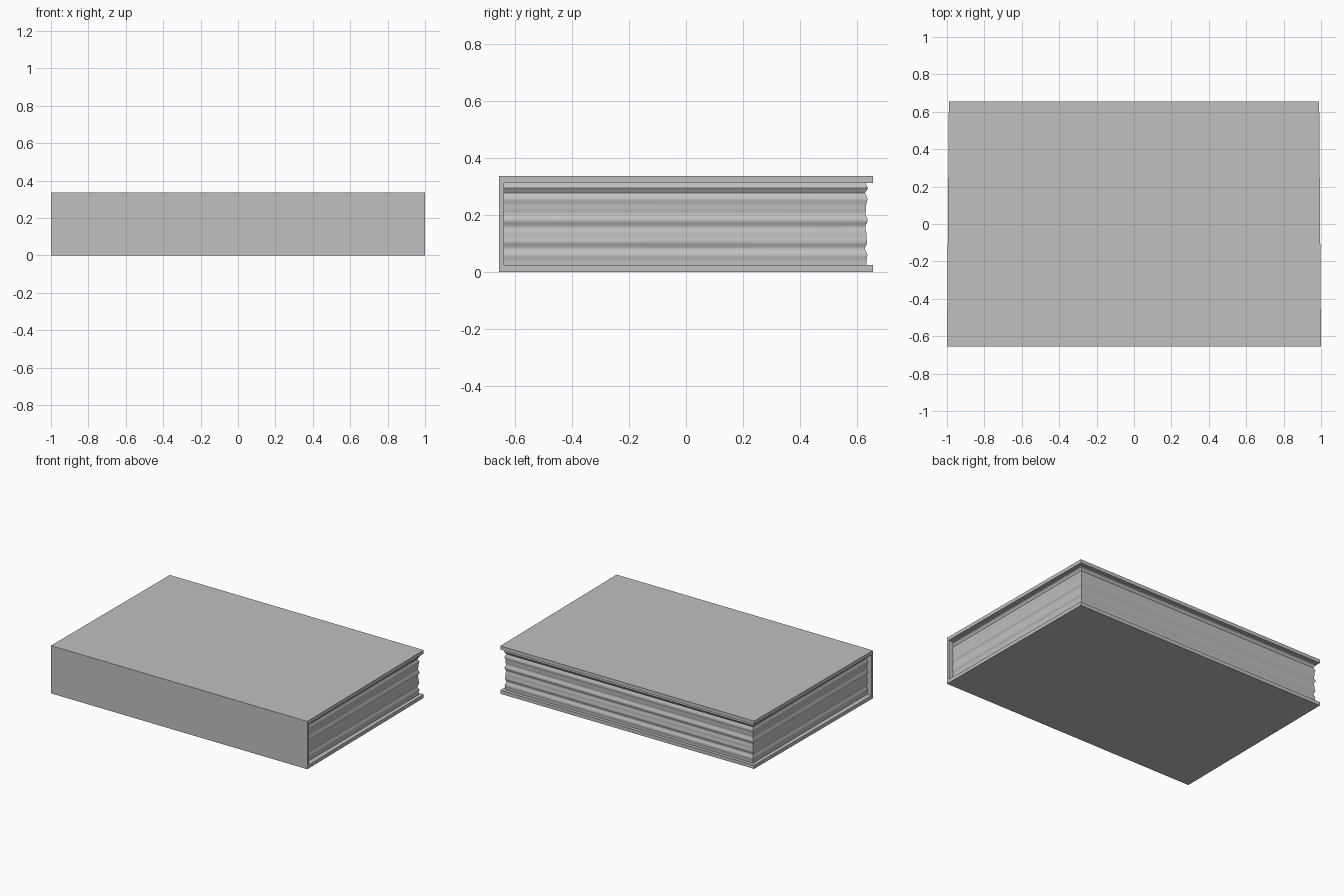
import bpy
import bmesh
import math

cube = bpy.data.objects.get("Cube")
if cube:
    bpy.data.objects.remove(cube, do_unlink=True)

grey = bpy.data.materials.new("plain_grey")
grey.use_nodes = True
grey.diffuse_color = (0.53, 0.53, 0.53, 1)
grey.node_tree.nodes["Principled BSDF"].inputs["Base Color"].default_value = grey.diffuse_color

HEIGHT, BOARD, SPINE, DEPTH = 0.337, 0.025, 0.017, 0.655


def finish(name, bm):
    bmesh.ops.recalc_face_normals(bm, faces=bm.faces)
    mesh = bpy.data.meshes.new(name)
    bm.to_mesh(mesh)
    bm.free()
    mesh.materials.append(grey)
    obj = bpy.data.objects.new(name, mesh)
    bpy.context.collection.objects.link(obj)
    return obj


def bridge(bm, loops):
    """Join successive vertex loops with quads and cap both ends."""
    for a, b in zip(loops, loops[1:]):
        n = len(a)
        for i in range(n):
            bm.faces.new((a[i], a[(i + 1) % n], b[(i + 1) % n], b[i]))
    bm.faces.new(loops[0])
    bm.faces.new(loops[-1])


# Cover: a C-shaped section run along x, slightly narrower at the back
def half_width(y):
    return 0.995 - 0.005 * y / DEPTH


top_inner = HEIGHT - BOARD
section = [(-DEPTH, 0), (DEPTH, 0), (DEPTH, BOARD), (SPINE - DEPTH, BOARD),
           (SPINE - DEPTH, top_inner), (DEPTH, top_inner), (DEPTH, HEIGHT), (-DEPTH, HEIGHT)]
bm = bmesh.new()
bridge(bm, [[bm.verts.new((s * half_width(y), y, z)) for y, z in section] for s in (-1, 1)])
finish("cover", bm)

# Page block: stacked outlines whose open edges ripple with height
layers = []
groove = 0.277
steps = 36
for i in range(steps + 1):
    z = BOARD + (groove - BOARD) * i / steps
    ripple = 0.003 * math.sin(z * 95) + 0.002 * math.sin(z * 160 + 1)
    layers.append((z, 0.006 + ripple))
layers += [(0.295, 0.0), (top_inner, 0.01)]  # crisp ridge under the top board

bm = bmesh.new()
loops = []
for z, inset in layers:
    x, back, front = 0.972 - inset, 0.638 - inset, SPINE - DEPTH
    loops.append([bm.verts.new(p) for p in
                  ((-x, front, z), (x, front, z), (x, back, z), (-x, back, z))])
bridge(bm, loops)
pages = finish("pages", bm)

bpy.ops.object.select_all(action="DESELECT")
pages.select_set(True)
bpy.context.view_layer.objects.active = pages
bpy.ops.object.shade_smooth_by_angle(angle=math.radians(30))
